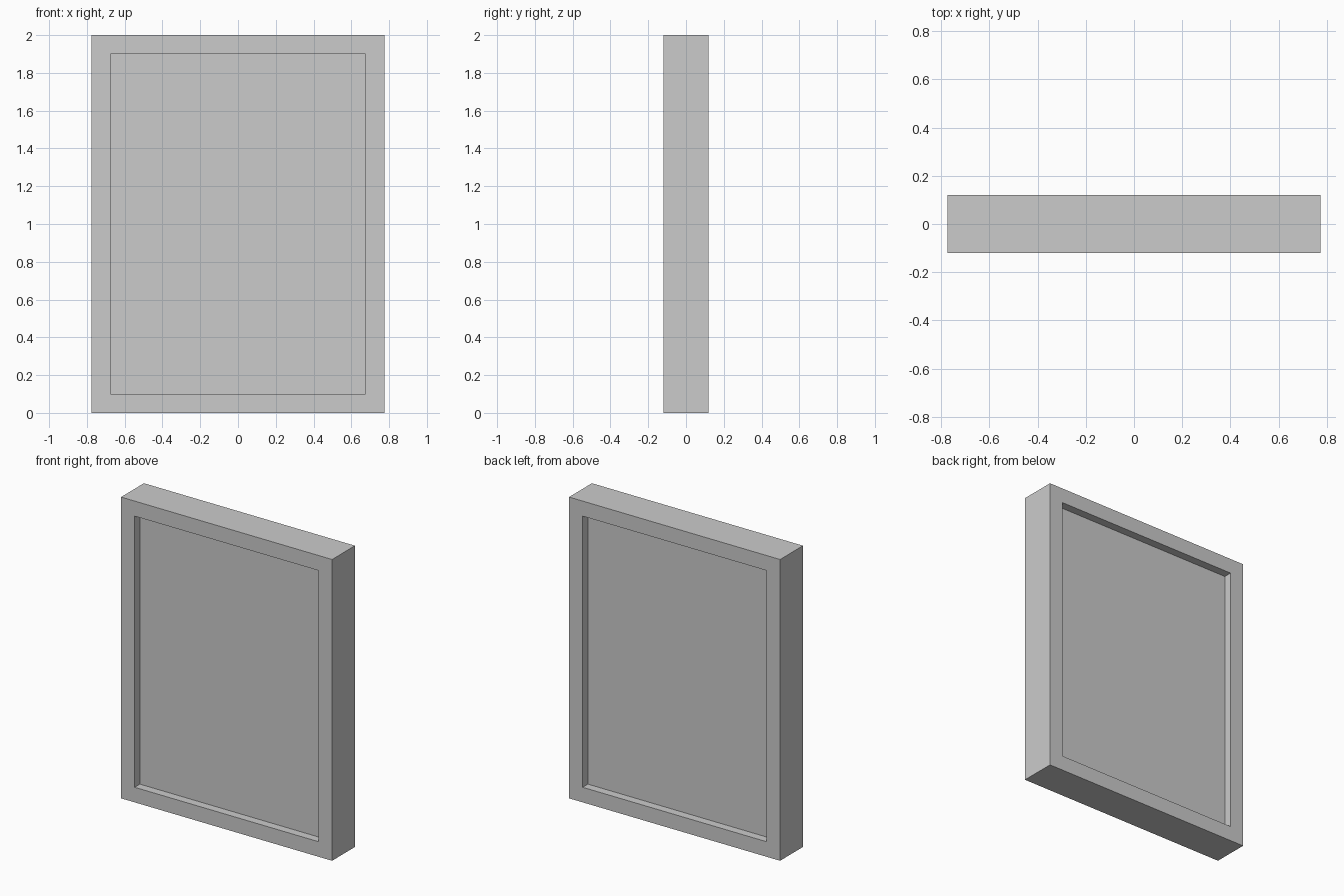
import bpy

if "Cube" in bpy.data.objects:
    bpy.data.objects.remove(bpy.data.objects["Cube"])

W, D, H = 1.55, 0.24, 2.0   # outer size
B = 0.10                    # frame border width
R = 0.055                   # recess depth on each face


def panel_mesh(name):
    """Slab whose front and back faces are inset and pushed inwards."""
    import bmesh
    bm = bmesh.new()
    bmesh.ops.create_cube(bm, size=1)
    bmesh.ops.scale(bm, vec=(W, D, H), verts=bm.verts)
    bmesh.ops.translate(bm, vec=(0, 0, H / 2), verts=bm.verts)
    bm.normal_update()
    # recessed panel on both broad faces
    for face in [f for f in bm.faces if abs(f.normal.y) > 0.9]:
        side = 1 if face.normal.y > 0 else -1
        bmesh.ops.inset_region(bm, faces=[face], thickness=B, use_even_offset=True)
        rim = list(face.edges)
        inner = bmesh.ops.extrude_discrete_faces(bm, faces=[face])["faces"][0]
        bmesh.ops.translate(bm, vec=(0, -side * R, 0), verts=inner.verts)
    bmesh.ops.recalc_face_normals(bm, faces=bm.faces)
    mesh = bpy.data.meshes.new(name)
    bm.to_mesh(mesh)
    bm.free()
    return mesh


# framed slab
slab = bpy.data.objects.new("framed_panel", panel_mesh("framed_panel"))
bpy.context.collection.objects.link(slab)
